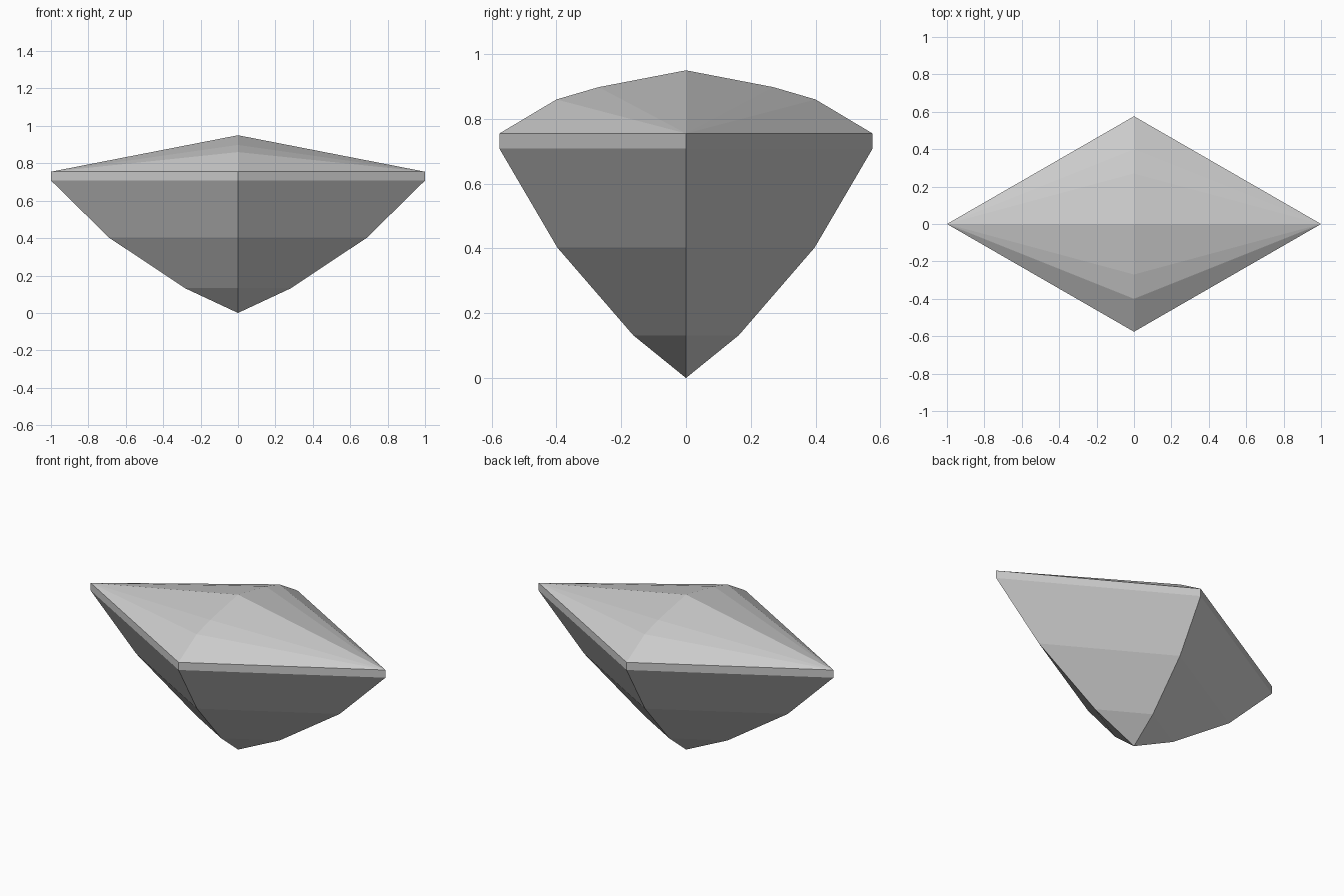
import bpy
import bmesh

cube = bpy.data.objects.get("Cube")
if cube:
    bpy.data.objects.remove(cube, do_unlink=True)

HALF_DEPTH = 0.576
GIRDLE_TOP = 0.755

# Plain grey stone
stone = bpy.data.materials.new("grey stone")
stone.use_nodes = True
colour = (0.6, 0.6, 0.6, 1)
stone.diffuse_color = colour
stone.node_tree.nodes["Principled BSDF"].inputs["Base Color"].default_value = colour

bm = bmesh.new()


def rhombus(scale, z):
    """Ring of four corners: left, back, right, front."""
    corners = [(1, 0), (0, HALF_DEPTH), (-1, 0), (0, -HALF_DEPTH)]
    return [bm.verts.new((x * scale, y * scale, z)) for x, y in corners]


# Pavilion and girdle: stacked rhombic rings above the bottom point
tip = bm.verts.new((0, 0, 0))
rings = [rhombus(s, z) for s, z in
         [(0.283, 0.132), (0.69, 0.403), (1, 0.708), (1, GIRDLE_TOP)]]
for i in range(4):
    j = (i + 1) % 4
    bm.faces.new((tip, rings[0][j], rings[0][i]))
    for low, high in zip(rings, rings[1:]):
        bm.faces.new((low[i], low[j], high[j], high[i]))

# Crown: facets fanning from both side corners to a curved centre profile
left, back, right, front = rings[-1]
arch = [bm.verts.new((0, y, z)) for y, z in
        [(-0.4, 0.86), (-0.27, 0.898), (0, 0.95), (0.27, 0.898), (0.4, 0.86)]]
profile = [front] + arch + [back]
for a, b in zip(profile, profile[1:]):
    bm.faces.new((left, b, a))
    bm.faces.new((right, a, b))

bmesh.ops.recalc_face_normals(bm, faces=bm.faces)
mesh = bpy.data.meshes.new("gemstone")
bm.to_mesh(mesh)
bm.free()
mesh.materials.append(stone)
gem = bpy.data.objects.new("gemstone", mesh)
bpy.context.collection.objects.link(gem)
